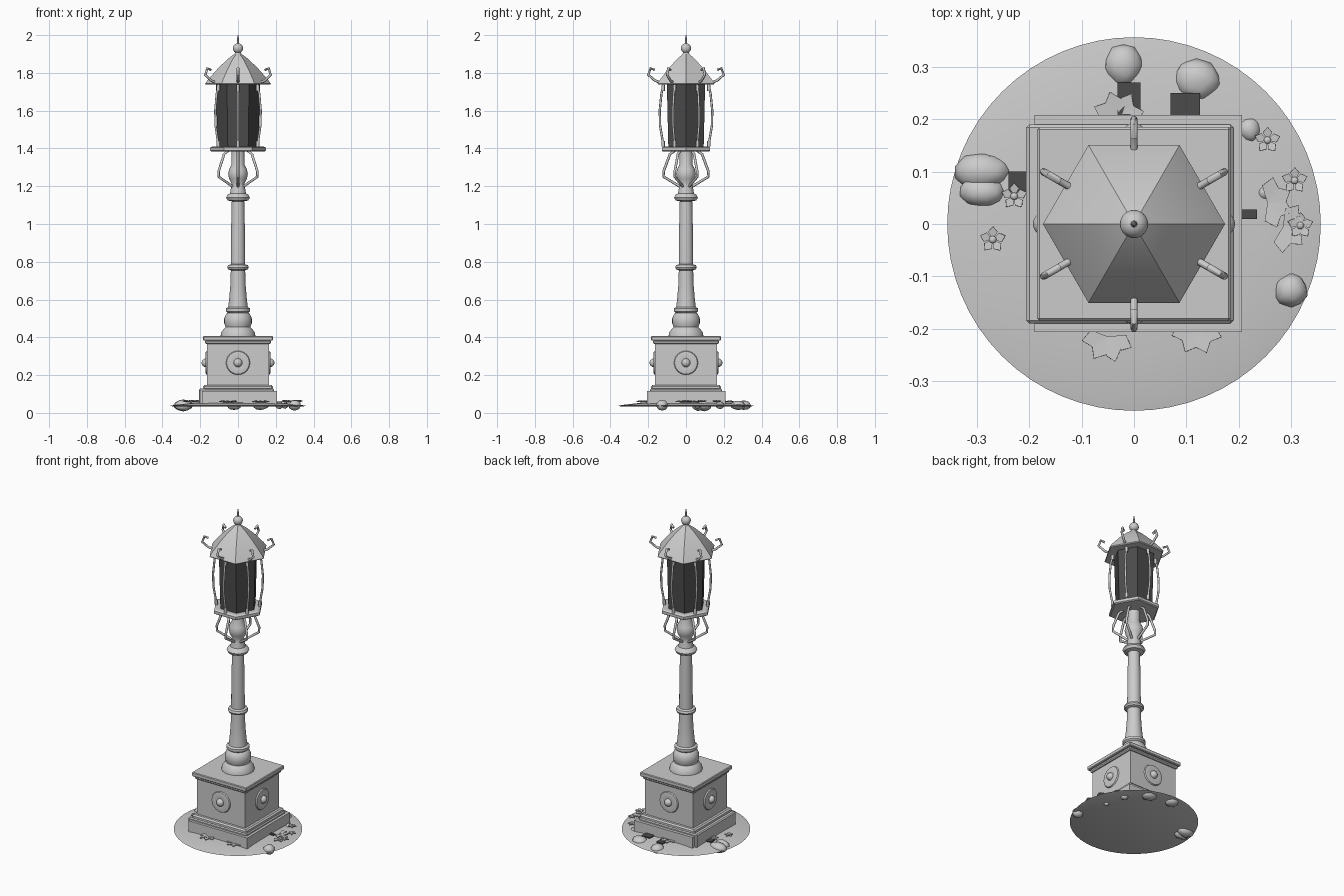
import bpy, bmesh, math, random
from mathutils import Vector, Matrix

random.seed(4)
if "Cube" in bpy.data.objects:
    bpy.data.objects.remove(bpy.data.objects["Cube"])


def material(name, v):
    m = bpy.data.materials.new(name)
    m.use_nodes = True
    m.diffuse_color = (v, v, v, 1)
    m.node_tree.nodes["Principled BSDF"].inputs["Base Color"].default_value = (v, v, v, 1)
    return m


STONE = material("light grey", 0.6)
GLASS = material("dark grey", 0.07)


def finish(name, bm, mat=STONE, smooth=None):
    me = bpy.data.meshes.new(name)
    bmesh.ops.recalc_face_normals(bm, faces=bm.faces[:])
    bm.to_mesh(me)
    bm.free()
    me.materials.append(mat)
    ob = bpy.data.objects.new(name, me)
    bpy.context.collection.objects.link(ob)
    if smooth:
        bpy.ops.object.select_all(action="DESELECT")
        bpy.context.view_layer.objects.active = ob
        ob.select_set(True)
        bpy.ops.object.shade_smooth_by_angle(angle=math.radians(smooth))
    return ob


def lathe(name, profile, sides=32, mat=STONE, smooth=40, matrix=None):
    """Capped solid of revolution from (radius, height) points."""
    bm = bmesh.new()
    rings = []
    for r, z in profile:
        rings.append([bm.verts.new((r * math.cos(math.tau * i / sides),
                                    r * math.sin(math.tau * i / sides), z)) for i in range(sides)])
    for a, b in zip(rings, rings[1:]):
        for i in range(sides):
            j = (i + 1) % sides
            bm.faces.new((a[i], a[j], b[j], b[i]))
    bm.faces.new(rings[0])
    bm.faces.new(rings[-1])
    if matrix:
        bm.transform(matrix)
    return finish(name, bm, mat, smooth)


def box(name, x0, x1, y0, y1, z0, z1, bevel=0.0, mat=STONE, turn=None):
    bm = bmesh.new()
    bmesh.ops.create_cube(bm, size=1)
    for v in bm.verts:
        v.co = ((x0 + x1) / 2 + v.co.x * (x1 - x0), (y0 + y1) / 2 + v.co.y * (y1 - y0),
                (z0 + z1) / 2 + v.co.z * (z1 - z0))
    if bevel:
        bmesh.ops.bevel(bm, geom=bm.edges[:], offset=bevel, segments=1, affect="EDGES")
    return finish(name, bm, mat)


def rod(name, path, radius, angle, sides=8):
    """Bent rod in a vertical plane, turned around the post."""
    bm = bmesh.new()
    pts = [Vector((r, 0, z)) for r, z in path]
    rings = []
    for i, p in enumerate(pts):
        t = (pts[min(i + 1, len(pts) - 1)] - pts[max(i - 1, 0)]).normalized()
        n, s = Vector((t.z, 0, -t.x)), Vector((0, 1, 0))
        rings.append([bm.verts.new(p + radius * (math.cos(math.tau * k / sides) * n
                                                 + math.sin(math.tau * k / sides) * s))
                      for k in range(sides)])
    for a, b in zip(rings, rings[1:]):
        for k in range(sides):
            j = (k + 1) % sides
            bm.faces.new((a[k], a[j], b[j], b[k]))
    bm.faces.new(rings[0])
    bm.faces.new(rings[-1])
    bm.transform(Matrix.Rotation(angle, 4, "Z"))
    return finish(name, bm, smooth=50)


def ball(name, loc, scale, rough=0.0):
    bm = bmesh.new()
    bmesh.ops.create_icosphere(bm, subdivisions=2 if rough else 3, radius=1)
    for v in bm.verts:
        v.co *= 1 + random.uniform(-rough, rough)
        v.co = Vector(loc) + v.co * Vector(scale)
    return finish(name, bm, smooth=60)


# Ground disc
lathe("ground_disc", [(0.35, 0.035), (0.357, 0.038), (0.33, 0.043), (0.25, 0.052), (0.1, 0.058)], 64)

# Stepped plinth, pedestal and cap
box("plinth_lower", -0.19, 0.206, -0.206, 0.208, 0.045, 0.115)
box("plinth_upper", -0.206, 0.19, -0.19, 0.19, 0.045, 0.128, 0.006)
box("plinth_step", -0.185, 0.185, -0.185, 0.185, 0.12, 0.148, 0.008)
box("pedestal", -0.163, 0.163, -0.163, 0.163, 0.14, 0.375)
box("cap_moulding", -0.175, 0.175, -0.175, 0.175, 0.365, 0.385, 0.006)
box("cap_slab", -0.185, 0.185, -0.185, 0.185, 0.382, 0.407, 0.004)

# Round rosette on each pedestal side
for i in range(4):
    turn = Matrix.Rotation(i * math.pi / 2, 4, "Z")
    face = turn @ Matrix.Translation((0.162, 0, 0.265)) @ Matrix.Rotation(math.pi / 2, 4, "Y")
    lathe("rosette", [(0.064, 0), (0.06, 0.008), (0.045, 0.011), (0.03, 0.009)], 24, matrix=face)
    ball("rosette_knob", turn @ Vector((0.17, 0, 0.265)), (0.023, 0.023, 0.023))

# Turned post
lathe("post", [(0.092, 0.405), (0.09, 0.425), (0.075, 0.445), (0.066, 0.455), (0.073, 0.475),
               (0.073, 0.5), (0.062, 0.525), (0.055, 0.53), (0.064, 0.538), (0.064, 0.553),
               (0.052, 0.56), (0.047, 0.6), (0.041, 0.67), (0.038, 0.755), (0.052, 0.76),
               (0.057, 0.77), (0.052, 0.782), (0.038, 0.787), (0.037, 0.95), (0.033, 1.12),
               (0.055, 1.125), (0.063, 1.14), (0.055, 1.155), (0.042, 1.162), (0.036, 1.2),
               (0.034, 1.215), (0.047, 1.24), (0.052, 1.265), (0.047, 1.29), (0.034, 1.315),
               (0.034, 1.39)])

# Lantern floor, glass and roof, all six-sided
lathe("lantern_floor", [(0.14, 1.383), (0.147, 1.388), (0.147, 1.404), (0.135, 1.41)], 6, smooth=None)
lathe("lantern_glass", [(0.108, 1.405), (0.117, 1.742)], 6, GLASS, None)
lathe("roof", [(0.17, 1.738), (0.174, 1.743), (0.158, 1.765), (0.105, 1.825), (0.055, 1.873),
               (0.02, 1.9)], 6, smooth=25)
lathe("finial_neck", [(0.025, 1.885), (0.014, 1.91)], 16)
ball("finial_ball", (0, 0, 1.93), (0.027, 0.027, 0.027))
lathe("finial_spike", [(0.007, 1.95), (0.005, 1.98), (0.002, 2.0)], 8)

# Brackets, side rods and roof hooks around the lantern
for i in range(6):
    a = math.radians(30 + 60 * i)
    rod("bracket", [(0.035, 1.2), (0.06, 1.215), (0.118, 1.25), (0.118, 1.28), (0.085, 1.37),
                    (0.06, 1.388)], 0.007, a)
    rod("side_rod", [(0.118, 1.405), (0.122, 1.43), (0.137, 1.52), (0.139, 1.6), (0.13, 1.69),
                     (0.118, 1.742)], 0.006, a)
    for z in (1.425, 1.72):
        rod("rod_collar", [(0.121, z - 0.015), (0.121, z + 0.015)], 0.009, a)
    rod("roof_hook", [(0.14, 1.75), (0.165, 1.76), (0.2, 1.79), (0.187, 1.825), (0.165, 1.815)],
        0.007, a)

# Rocks half sunk in the ground
for x, y, rx, ry, rz in [(-0.02, 0.305, 0.037, 0.04, 0.025), (0.12, 0.275, 0.045, 0.04, 0.025),
                         (-0.29, 0.1, 0.053, 0.035, 0.031), (-0.29, 0.062, 0.046, 0.03, 0.03),
                         (0.22, 0.18, 0.022, 0.024, 0.02), (0.3, -0.127, 0.032, 0.032, 0.028),
                         (0.25, 0.06, 0.016, 0.016, 0.018)]:
    ball("rock", (x, y, 0.04), (rx, ry, rz), 0.07)

# Dark strips running from the plinth to the rocks
for x0, x1, y0, y1 in [(-0.032, 0.012, 0.2, 0.27), (0.07, 0.126, 0.2, 0.25),
                       (-0.24, -0.2, 0.06, 0.1), (0.2, 0.235, 0.01, 0.028)]:
    box("ground_strip", x0, x1, y0, y1, 0.054, 0.06, mat=GLASS)


# Five-petalled flowers and pointed leaf tufts
def petals(name, x, y, z, count, length, width, start, spread=math.tau):
    bm = bmesh.new()
    for k in range(count):
        a = start + spread * k / count
        out, side = Vector((math.cos(a), math.sin(a), 0)), Vector((-math.sin(a), math.cos(a), 0))
        base, up = Vector((x, y, z)), Vector((0, 0, 0.008))
        pts = [base, base + out * length * 0.6 - side * width + up,
               base + out * length + up * 0.5, base + out * length * 0.6 + side * width + up]
        bm.faces.new([bm.verts.new(p) for p in pts])
    ob = finish(name, bm)
    mod = ob.modifiers.new("thickness", "SOLIDIFY")
    mod.thickness = 0.004


for x, y in [(0.255, 0.16), (0.307, 0.083), (0.318, -0.003), (-0.229, 0.053), (-0.27, -0.03)]:
    petals("flower", x, y, 0.06, 5, 0.025, 0.009, 0.3)
    ball("flower_centre", (x, y, 0.062), (0.007, 0.007, 0.006))
for x, y, a in [(-0.05, -0.215, 3.3), (0.12, -0.2, 3.4), (0.255, 0.04, -1.2),
                (0.285, -0.005, -1.6), (-0.03, 0.205, 0.2)]:
    petals("leaf_tuft", x, y, 0.058, 4, 0.05, 0.017, a, 3.4)
